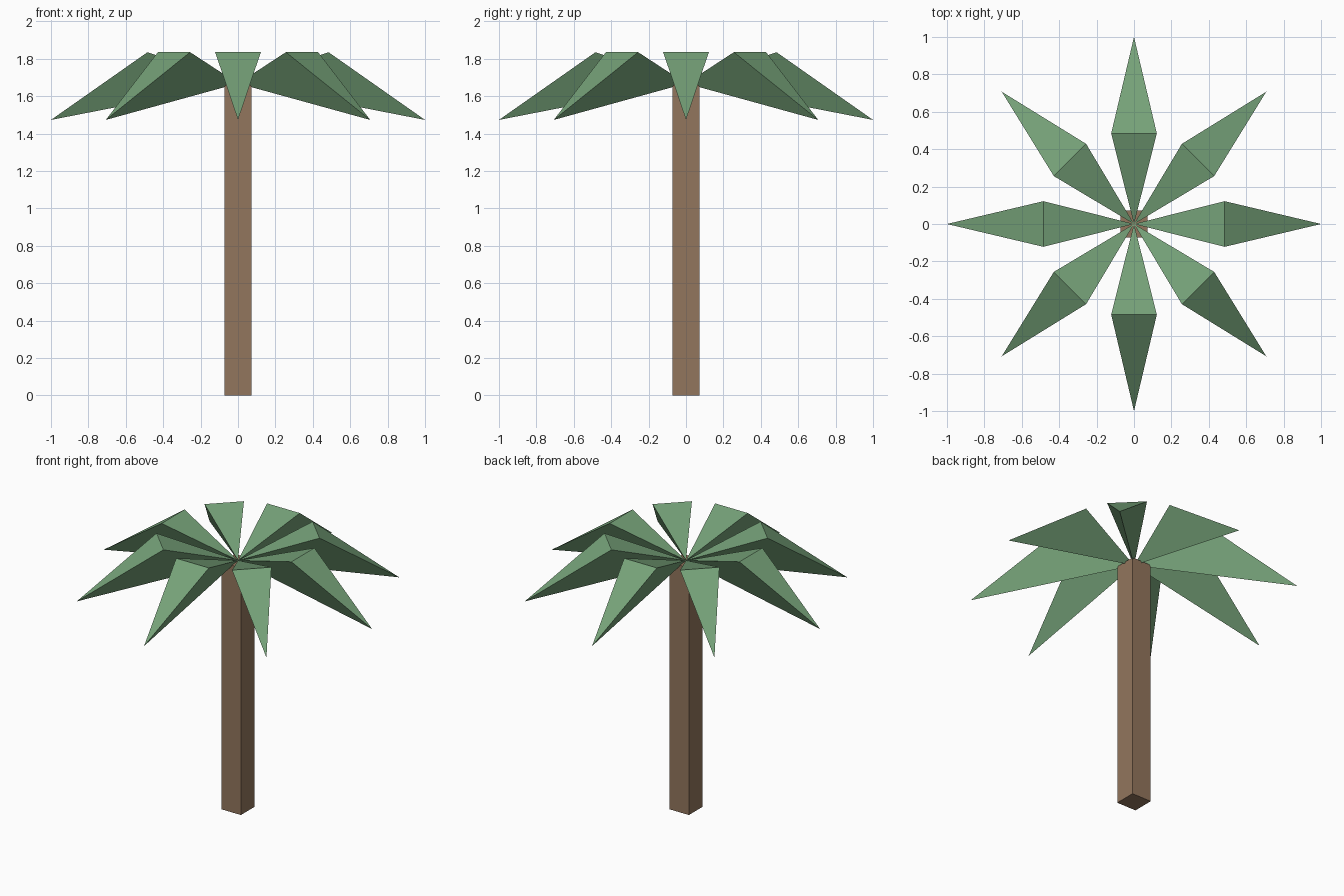
import bpy, bmesh, math
from mathutils import Matrix

if "Cube" in bpy.data.objects:
    bpy.data.objects.remove(bpy.data.objects["Cube"])


def material(name, color):
    mat = bpy.data.materials.new(name)
    mat.diffuse_color = (*color, 1)
    mat.use_nodes = True
    mat.node_tree.nodes["Principled BSDF"].inputs["Base Color"].default_value = mat.diffuse_color
    return mat


def add_object(name, bm, mat):
    bmesh.ops.recalc_face_normals(bm, faces=bm.faces)
    mesh = bpy.data.meshes.new(name)
    bm.to_mesh(mesh)
    bm.free()
    mesh.materials.append(mat)
    obj = bpy.data.objects.new(name, mesh)
    bpy.context.collection.objects.link(obj)
    return obj


bark = material("bark", (0.29, 0.18, 0.11))
leaf = material("leaf", (0.18, 0.36, 0.19))

# Square trunk
HEIGHT, WIDTH = 1.665, 0.145
bm = bmesh.new()
bmesh.ops.create_cube(bm, size=1, matrix=Matrix.Translation((0, 0, HEIGHT / 2))
                      @ Matrix.Diagonal((WIDTH, WIDTH, HEIGHT, 1)))
add_object("trunk", bm, bark)

# Fronds: four-sided wedges with a raised cross ridge and a keel underneath
for i in range(8):
    bm = bmesh.new()
    base, left, right, tip = [bm.verts.new(p) for p in (
        (0, 0, 1.668), (0.484, 0.122, 1.835), (0.484, -0.122, 1.835), (1, 0, 1.473))]
    for face in ((base, right, left), (left, right, tip),
                 (base, left, tip), (base, tip, right)):
        bm.faces.new(face)
    frond = add_object(f"frond_{i + 1}", bm, leaf)
    frond.rotation_euler.z = i * math.pi / 4
